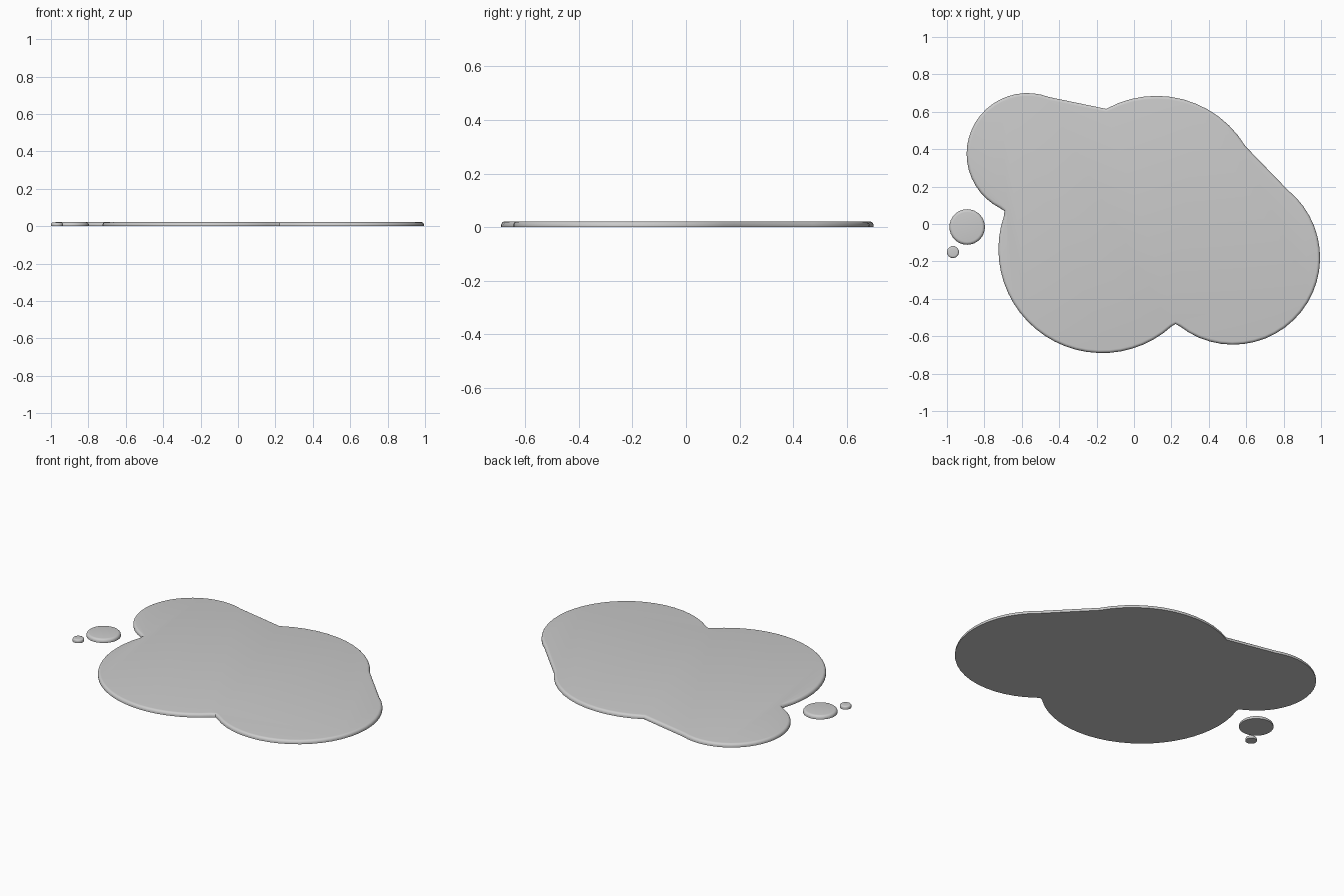
import bpy, bmesh
from math import sin, cos, pi, radians
from mathutils import Vector

if "Cube" in bpy.data.objects:
    bpy.data.objects.remove(bpy.data.objects["Cube"])

HEIGHT, ROUND = 0.022, 0.016


def arc(cx, cy, r, a0, a1, n):
    """Points along a counter-clockwise arc, angles in degrees."""
    angles = [radians(a0 + (a1 - a0) * i / n) for i in range(n + 1)]
    return [Vector((cx + r * cos(a), cy + r * sin(a))) for a in angles]


def liquid_slab(name, outline, height=HEIGHT, rnd=ROUND, steps=5):
    """Flat-bottomed slab with a rounded upper rim following a closed outline."""
    n = len(outline)
    inward = []
    for i in range(n):
        a = (outline[i] - outline[i - 1]).normalized()
        b = (outline[(i + 1) % n] - outline[i]).normalized()
        t = (a + b).normalized()
        inward.append(Vector((-t.y, t.x)))
    profile = [(0.0, 0.0)]
    for k in range(steps + 1):
        a = pi / 2 * k / steps
        profile.append((rnd * (1 - cos(a)), height - rnd + rnd * sin(a)))

    bm = bmesh.new()
    rings = []
    for inset, z in profile:
        pts = [p + d * inset for p, d in zip(outline, inward)]
        rings.append([bm.verts.new((p.x, p.y, z)) for p in pts])
    for lo, hi in zip(rings, rings[1:]):
        for i in range(n):
            j = (i + 1) % n
            bm.faces.new((lo[i], lo[j], hi[j], hi[i]))
    bm.faces.new(rings[-1])
    bm.faces.new(rings[0][::-1])
    mesh = bpy.data.meshes.new(name)
    bm.to_mesh(mesh)
    bm.free()
    ob = bpy.data.objects.new(name, mesh)
    bpy.context.collection.objects.link(ob)
    bpy.ops.object.select_all(action='DESELECT')
    ob.select_set(True)
    bpy.context.view_layer.objects.active = ob
    bpy.ops.object.shade_smooth_by_angle(angle=radians(35))
    return ob


# Main puddle: four round lobes, two soft notches and two straight bridges
outline = (
    arc(0.53, -0.18, 0.465, -128, 51, 24)
    + arc(0.12, 0.13, 0.555, 31, 119, 12)
    + arc(-0.57, 0.375, 0.325, 69, 243, 22)
    + [Vector((-0.693, 0.07))]
    + arc(-0.17, -0.135, 0.555, 161, 312, 24)
    + [Vector((0.222, -0.535))]
)
liquid_slab("puddle", outline)

# Two separate droplets
liquid_slab("large_droplet", arc(-0.892, -0.016, 0.095, 0, 348.75, 31))
liquid_slab("small_droplet", arc(-0.968, -0.15, 0.032, 0, 345, 23), 0.02, 0.01)
